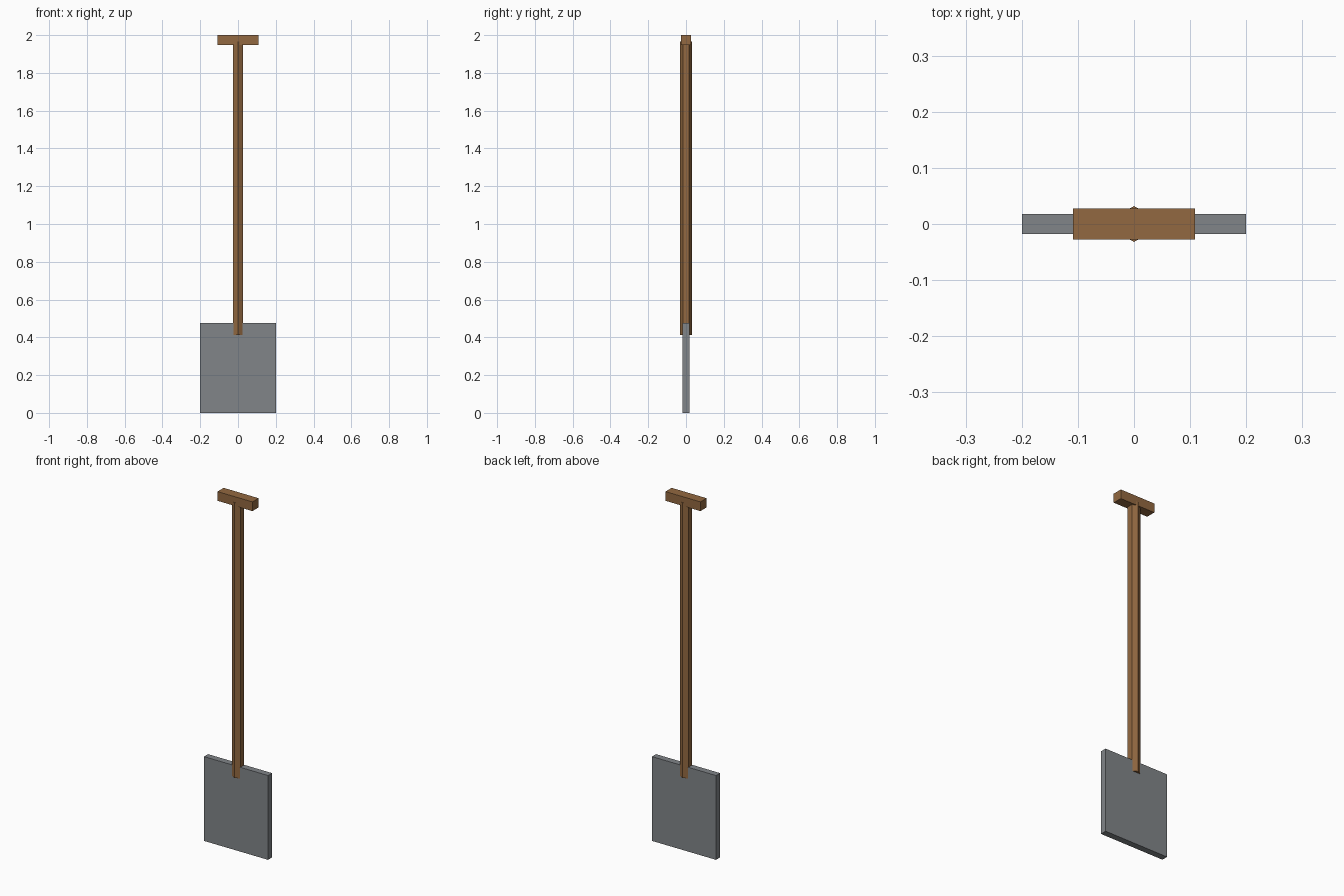
import bpy
import math

if "Cube" in bpy.data.objects:
    bpy.data.objects.remove(bpy.data.objects["Cube"])


def material(name, color):
    mat = bpy.data.materials.new(name)
    mat.diffuse_color = color
    mat.use_nodes = True
    mat.node_tree.nodes["Principled BSDF"].inputs["Base Color"].default_value = mat.diffuse_color
    return mat


def box(name, size, z_mid, mat):
    bpy.ops.mesh.primitive_cube_add(size=1, location=(0, 0, z_mid))
    obj = bpy.context.object
    obj.name = name
    obj.scale = size
    bpy.ops.object.transform_apply(location=False, rotation=False, scale=True)
    obj.data.materials.append(mat)
    return obj


wood = material("wood", (0.29, 0.14, 0.052, 1))
steel = material("steel", (0.22, 0.235, 0.25, 1))

# flat square blade
box("blade", (0.40, 0.036, 0.476), 0.238, steel)

# hexagonal shaft, corners facing front and back, straddling the blade top
z0, z1 = 0.413, 1.967
bpy.ops.mesh.primitive_cylinder_add(vertices=6, radius=0.032, depth=z1 - z0,
                                    location=(0, 0, (z0 + z1) / 2))
shaft = bpy.context.object
shaft.name = "shaft"
shaft.data.materials.append(wood)

# crossbar grip at the top
box("grip", (0.218, 0.055, 0.052), 1.974, wood)
